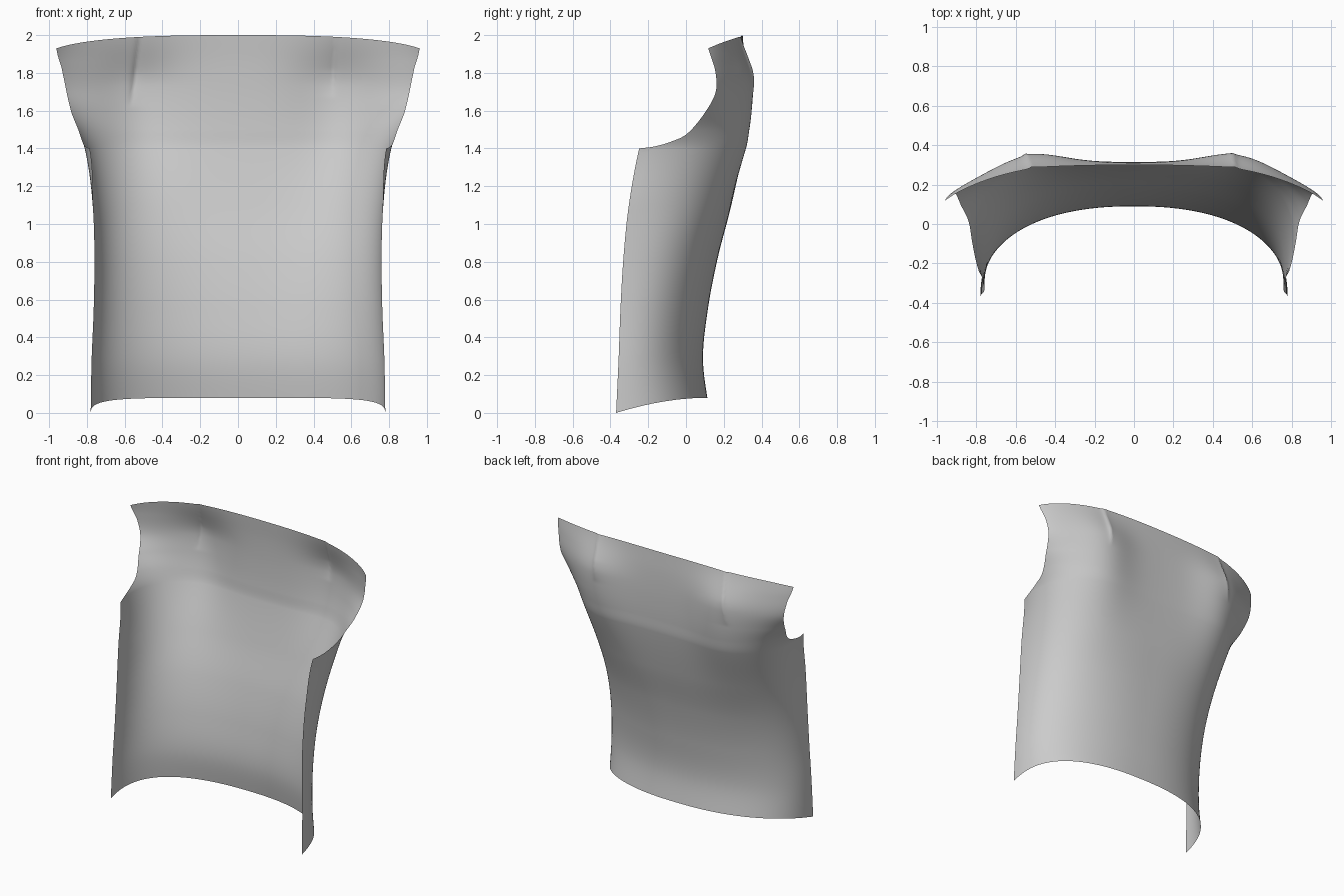
import bpy, bmesh
from math import sin, cos, acos, exp, radians, pi

if "Cube" in bpy.data.objects:
    bpy.data.objects.remove(bpy.data.objects["Cube"])

# Full horizontal sections: z, centre y, half width, depth, squareness, inward curl
SECTIONS = [(0.00, 0.125, 0.780, 0.495, 0.84, 0.0),
            (0.28, 0.090, 0.775, 0.447, 0.88, 0.0),
            (0.55, 0.116, 0.764, 0.463, 0.86, 0.0),
            (0.82, 0.168, 0.760, 0.500, 0.79, 0.0),
            (1.10, 0.240, 0.774, 0.547, 0.69, 0.008),
            (1.40, 0.302, 0.822, 0.562, 0.59, 0.037),
            (1.50, 0.309, 0.868, 0.530, 0.61, 0.025),
            (1.60, 0.313, 0.940, 0.460, 0.68, 0.0),
            (1.72, 0.314, 1.022, 0.385, 0.77, 0.0),
            (1.86, 0.310, 1.050, 0.375, 0.82, 0.0),
            (2.00, 0.300, 1.052, 0.400, 0.83, 0.0)]
# Armhole edge: row parameter, y, z, z at the centre line
ARMHOLE = [(0, -0.26, 1.400, 1.40), (1, -0.18, 1.410, 1.43), (2, -0.09, 1.435, 1.47),
           (3, 0.00, 1.480, 1.52), (4, 0.095, 1.590, 1.62), (5, 0.153, 1.700, 1.74),
           (6, 0.152, 1.810, 1.86), (7, 0.117, 1.930, 2.00)]
# Darts: side, x at the top, x at the point, z of the point
DARTS = [(-1, 0.52, 0.57, 1.62), (1, 0.515, 0.50, 1.67)]
HALF, SIDE_ROWS, ARM_ROWS = 90, 60, 70


def sample(table, t):
    """Smooth (Hermite) lookup of a table keyed by its first column."""
    n = len(table)
    i = 0
    while i < n - 2 and t > table[i + 1][0]:
        i += 1
    a, b = table[i], table[i + 1]
    p, q = table[max(i - 1, 0)], table[min(i + 2, n - 1)]
    h = b[0] - a[0]
    u = min(max((t - a[0]) / h, 0), 1)
    out = []
    for c in range(1, len(a)):
        m0 = (b[c] - p[c]) / (b[0] - p[0]) * h
        m1 = (q[c] - a[c]) / (q[0] - a[0]) * h
        out.append((2 * u**3 - 3 * u**2 + 1) * a[c] + (u**3 - 2 * u**2 + u) * m0
                   + (3 * u**2 - 2 * u**3) * b[c] + (u**3 - u**2) * m1)
    return out


def relief(x, z):
    """Shoulder-blade fullness plus the stitched dart folds."""
    spread = 0.20 if z > 1.73 else 0.50
    y = 0.064 * exp(-((abs(x) - 0.53) / 0.23) ** 2 - ((z - 1.73) / spread) ** 2)
    for side, top, tip, z_tip in DARTS:
        if z > z_tip:
            t = (z - z_tip) / (2 - z_tip)
            s = tip + (top - tip) * t - side * x
            depth = 0.022 * min(1, 2.2 * t) * (1 - 0.6 * t)
            y += depth * (exp(-s / 0.05) if s > 0 else exp(s / 0.014))
    return y


def panel_row(zc, ze, ye=None):
    """Points of one row, from the left edge to the right edge."""
    yc, _, d, pe, _ = sample(SECTIONS, ze)
    amax = pi / 2
    if ye is not None:
        amax = acos(min(max(1 - (yc - ye) / d, 0), 1) ** (1 / pe))
    f_end = 1 - max(cos(amax), 0) ** pe
    bend = 1.9 - 0.8 * max(0, ze - 1.4) / 0.53
    pts = []
    for j in range(-HALF, HALF + 1):
        a = abs(j) / HALF * amax
        z = zc + (ze - zc) * min((1 - max(cos(a), 0) ** pe) / f_end, 1) ** bend
        yc, w, d, p, curl = sample(SECTIONS, z)
        f = 1 - max(cos(a), 0) ** p
        x = (w * sin(a) ** p - curl * f ** 5) * (1 if j > 0 else -1)
        pts.append((x, yc - d * f + relief(x, z), z))
    return pts


# Back panel: straight side seams, then the rows trimmed by the armholes
rows = [panel_row(0.08 + 1.32 * i / SIDE_ROWS, 1.40 * i / SIDE_ROWS)
        for i in range(SIDE_ROWS)]
for i in range(ARM_ROWS + 1):
    ye, ze, zc = sample(ARMHOLE, 7 * i / ARM_ROWS)
    rows.append(panel_row(zc, ze, ye))

bm = bmesh.new()
grid = [[bm.verts.new(p) for p in row] for row in rows]
for lo, hi in zip(grid, grid[1:]):
    for j in range(2 * HALF):
        bm.faces.new((lo[j + 1], lo[j], hi[j], hi[j + 1]))
mesh = bpy.data.meshes.new("back_panel")
bm.to_mesh(mesh)
bm.free()
panel = bpy.data.objects.new("back_panel", mesh)
bpy.context.collection.objects.link(panel)
bpy.context.view_layer.objects.active = panel
panel.select_set(True)
bpy.ops.object.shade_smooth_by_angle(angle=radians(75))
